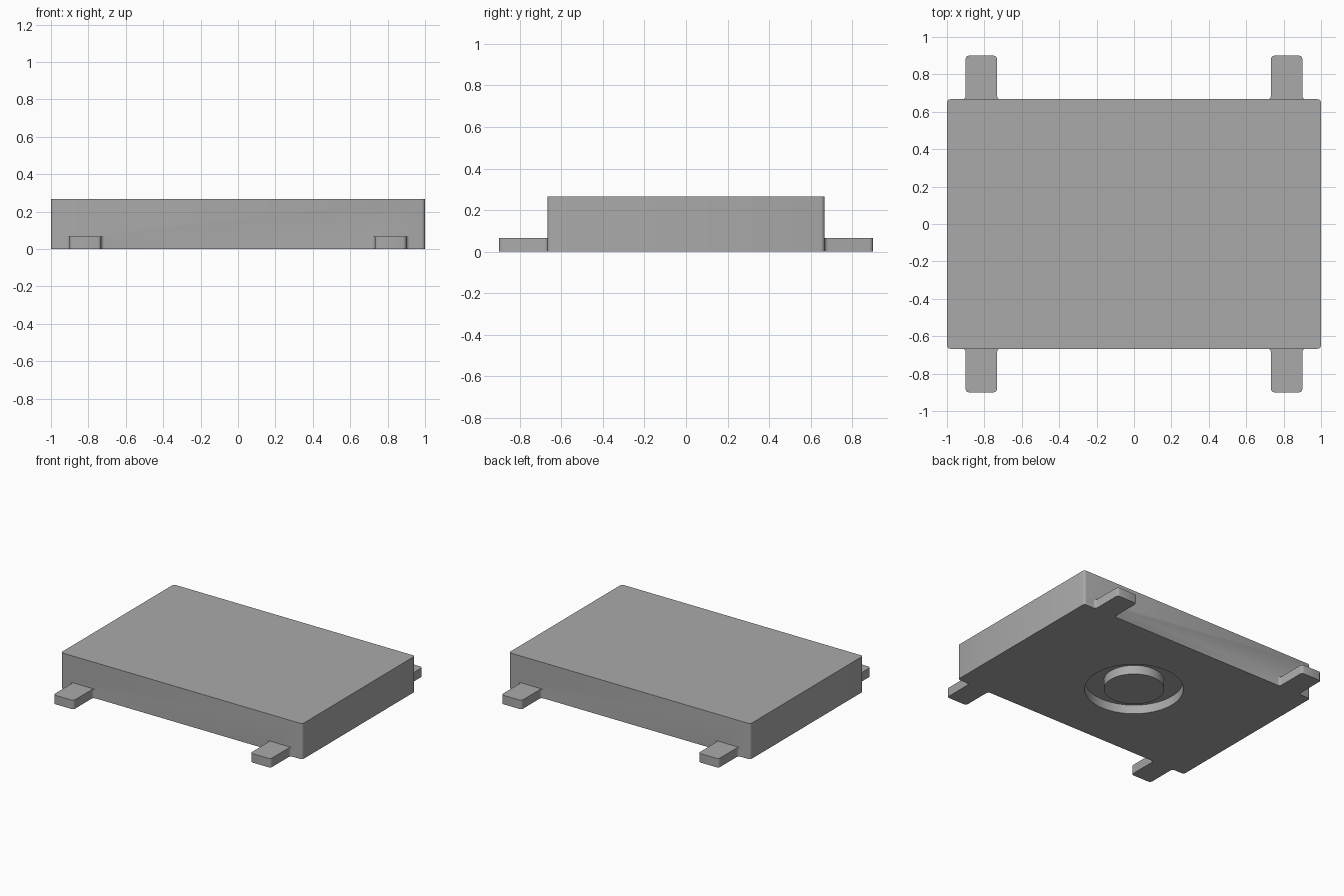
import bpy, bmesh

cube = bpy.data.objects.get("Cube")
if cube:
    bpy.data.objects.remove(cube, do_unlink=True)

HALF_X, HALF_Y, HEIGHT = 1.0, 0.667, 0.267
PLATE, TAB_END = 0.067, 0.9
TAB_IN, TAB_OUT = 0.732, 0.9
ROUND = 0.018

grey = bpy.data.materials.new("plain grey")
grey.use_nodes = True
colour = (0.4, 0.4, 0.4, 1)
grey.diffuse_color = colour
grey.node_tree.nodes["Principled BSDF"].inputs["Base Color"].default_value = colour


def finish(name, bm):
    bmesh.ops.recalc_face_normals(bm, faces=bm.faces)
    mesh = bpy.data.meshes.new(name)
    bm.to_mesh(mesh)
    bm.free()
    mesh.materials.append(grey)
    obj = bpy.data.objects.new(name, mesh)
    bpy.context.collection.objects.link(obj)
    return obj


def extrude_outline(name, points, z0, z1):
    """Extrude a flat outline upward and round its upright edges."""
    bm = bmesh.new()
    face = bm.faces.new([bm.verts.new((x, y, z0)) for x, y in points])
    top = bmesh.ops.extrude_face_region(bm, geom=[face])["geom"]
    bmesh.ops.translate(bm, vec=(0, 0, z1 - z0),
                        verts=[v for v in top if isinstance(v, bmesh.types.BMVert)])
    upright = [e for e in bm.edges if abs(e.verts[0].co.z - e.verts[1].co.z) > 1e-4]
    bmesh.ops.bevel(bm, geom=upright, offset=ROUND, segments=3, profile=0.5,
                    affect='EDGES')
    return finish(name, bm)


def cylinder(name, radius, z0, z1):
    bm = bmesh.new()
    bmesh.ops.create_cone(bm, cap_ends=True, segments=64, radius1=radius,
                          radius2=radius, depth=z1 - z0)
    bmesh.ops.translate(bm, verts=bm.verts, vec=(0, 0, (z0 + z1) / 2))
    return finish(name, bm)


def boolean(obj, other, operation):
    mod = obj.modifiers.new(operation.lower(), 'BOOLEAN')
    mod.operation, mod.object, mod.solver = operation, other, 'EXACT'
    other.hide_render = True
    bpy.context.view_layer.objects.active = obj
    bpy.ops.object.modifier_apply(modifier=mod.name)
    bpy.data.objects.remove(other, do_unlink=True)


# Main block
box = [(HALF_X, HALF_Y), (-HALF_X, HALF_Y), (-HALF_X, -HALF_Y), (HALF_X, -HALF_Y)]
block = extrude_outline("block", box, 0, HEIGHT)

# Base plate with four mounting tabs, mirrored from one quarter of the outline
quarter = [(HALF_X, HALF_Y), (TAB_OUT, HALF_Y), (TAB_OUT, TAB_END),
           (TAB_IN, TAB_END), (TAB_IN, HALF_Y)]
back = quarter + [(-x, y) for x, y in reversed(quarter)]
outline = back + [(x, -y) for x, y in reversed(back)]
boolean(block, extrude_outline("tab_plate", outline, 0, PLATE), 'UNION')

# Round recess underneath, with a boss standing in its middle
boolean(block, cylinder("recess_cutter", 0.335, -0.1, PLATE), 'DIFFERENCE')
boss = cylinder("centre_boss", 0.205, 0, PLATE)

for obj in (block, boss):
    bpy.ops.object.select_all(action='DESELECT')
    obj.select_set(True)
    bpy.context.view_layer.objects.active = obj
    bpy.ops.object.shade_smooth_by_angle(angle=0.6)
